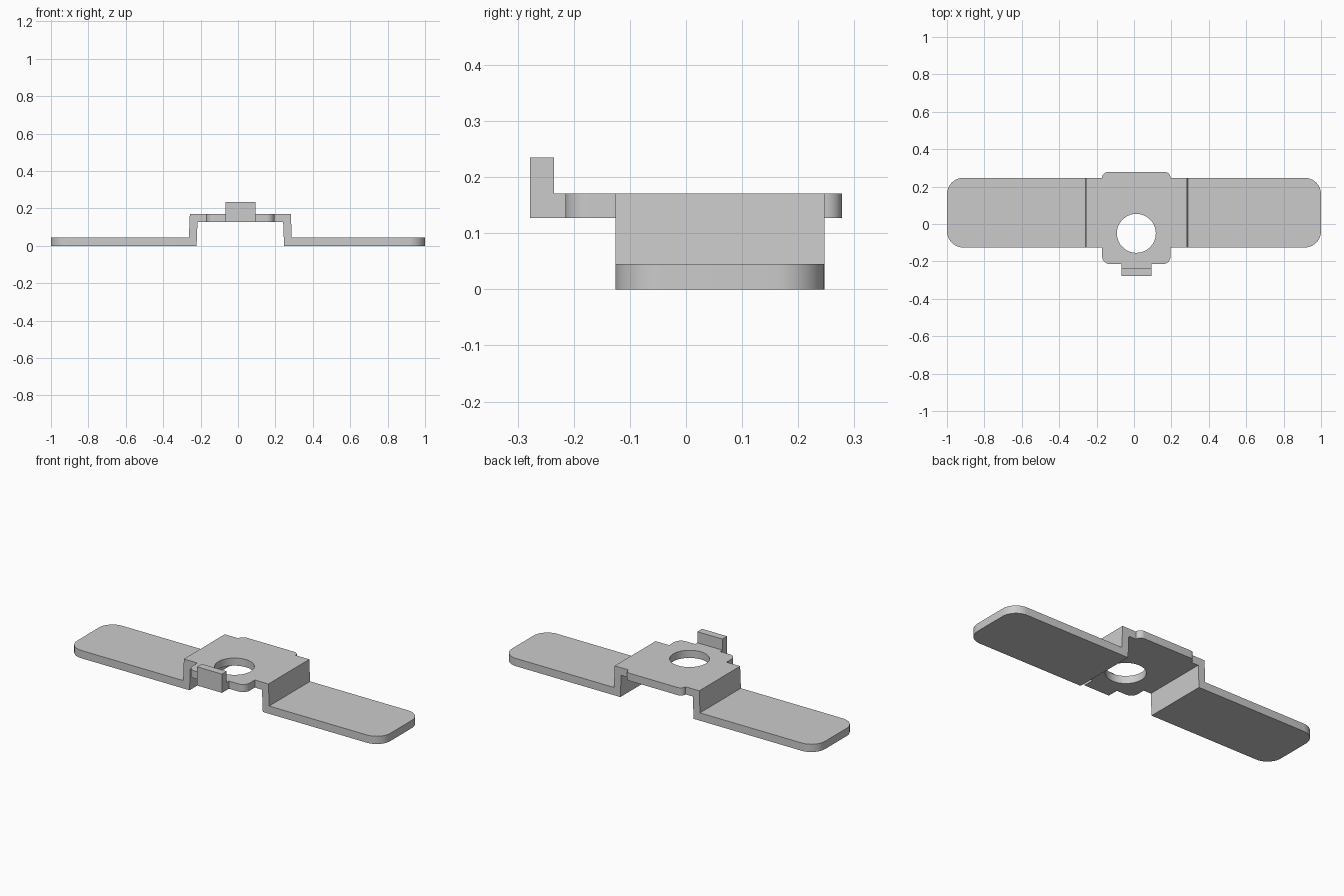
import bpy, bmesh, math
from mathutils import Vector

if "Cube" in bpy.data.objects:
    bpy.data.objects.remove(bpy.data.objects["Cube"])

CX = 0.0125                  # centre line of the raised bridge
Z0, Z1 = 0.127, 0.171        # underside and top of the raised plate
ARM_T = 0.045                # arm thickness
Y0, Y1 = -0.126, 0.247       # strip depth


def prism(name, points, direction):
    """Extrude a closed outline along a direction."""
    bm = bmesh.new()
    face = bm.faces.new([bm.verts.new(p) for p in points])
    ext = bmesh.ops.extrude_face_region(bm, geom=[face])
    moved = [v for v in ext["geom"] if isinstance(v, bmesh.types.BMVert)]
    bmesh.ops.translate(bm, verts=moved, vec=Vector(direction))
    bmesh.ops.recalc_face_normals(bm, faces=bm.faces)
    mesh = bpy.data.meshes.new(name)
    bm.to_mesh(mesh)
    bm.free()
    obj = bpy.data.objects.new(name, mesh)
    bpy.context.collection.objects.link(obj)
    return obj


def round_upright_edges(obj, radius, test):
    """Round the vertical edges whose position passes the test."""
    bm = bmesh.new()
    bm.from_mesh(obj.data)
    edges = [e for e in bm.edges
             if (e.verts[0].co - e.verts[1].co).xy.length < 1e-5
             and test(e.verts[0].co)]
    bmesh.ops.bevel(bm, geom=edges, offset=radius, segments=10,
                    profile=0.5, affect='EDGES')
    bm.to_mesh(obj.data)
    bm.free()


def combine(target, other, operation):
    mod = target.modifiers.new(operation.lower(), 'BOOLEAN')
    mod.operation, mod.solver, mod.object = operation, 'EXACT', other
    bpy.context.view_layer.objects.active = target
    bpy.ops.object.modifier_apply(modifier=mod.name)
    bpy.data.objects.remove(other)


# Folded strip: two arms, two slightly leaning walls and the bridge
right = [(1 - CX, ARM_T), (0.275, ARM_T), (0.270, Z1)]
right_under = [(0.229, Z0), (0.234, 0), (1 - CX, 0)]
left = [(-0.270, Z1), (-0.275, ARM_T), (-1 - CX, ARM_T)]
left_under = [(-1 - CX, 0), (-0.234, 0), (-0.229, Z0)]
profile = right + left + left_under + right_under
bracket = prism("bracket", [(x + CX, Y0, z) for x, z in profile],
                (0, Y1 - Y0, 0))
round_upright_edges(bracket, 0.088, lambda p: abs(p.x) > 0.9)

# Wider centre plate with rounded corners
px, py0, py1 = 0.183, -0.215, 0.278
plate = prism("centre_plate", [(CX - px, py0, Z0), (CX + px, py0, Z0),
                               (CX + px, py1, Z0), (CX - px, py1, Z0)],
              (0, 0, Z1 - Z0))
round_upright_edges(plate, 0.043, lambda p: p.y < 0)
round_upright_edges(plate, 0.031, lambda p: p.y > 0.27)
combine(bracket, plate, 'UNION')

# Upturned front tab
tab_profile = [(-0.278, Z0), (-0.20, Z0), (-0.20, Z1),
               (-0.235, Z1), (-0.235, 0.235), (-0.278, 0.235)]
tab = prism("front_tab", [(CX - 0.08, y, z) for y, z in tab_profile],
            (0.16, 0, 0))
combine(bracket, tab, 'UNION')

# Round hole through the plate
ring = [(CX + 0.104 * math.cos(a), -0.05 + 0.104 * math.sin(a), 0.08)
        for a in (math.tau * i / 64 for i in range(64))]
combine(bracket, prism("hole_cutter", ring, (0, 0, 0.14)), 'DIFFERENCE')

# Smooth the rounded corners and hole, keep folds sharp
bpy.ops.object.select_all(action='DESELECT')
bracket.select_set(True)
bpy.context.view_layer.objects.active = bracket
bpy.ops.object.shade_smooth_by_angle(angle=math.radians(30))
